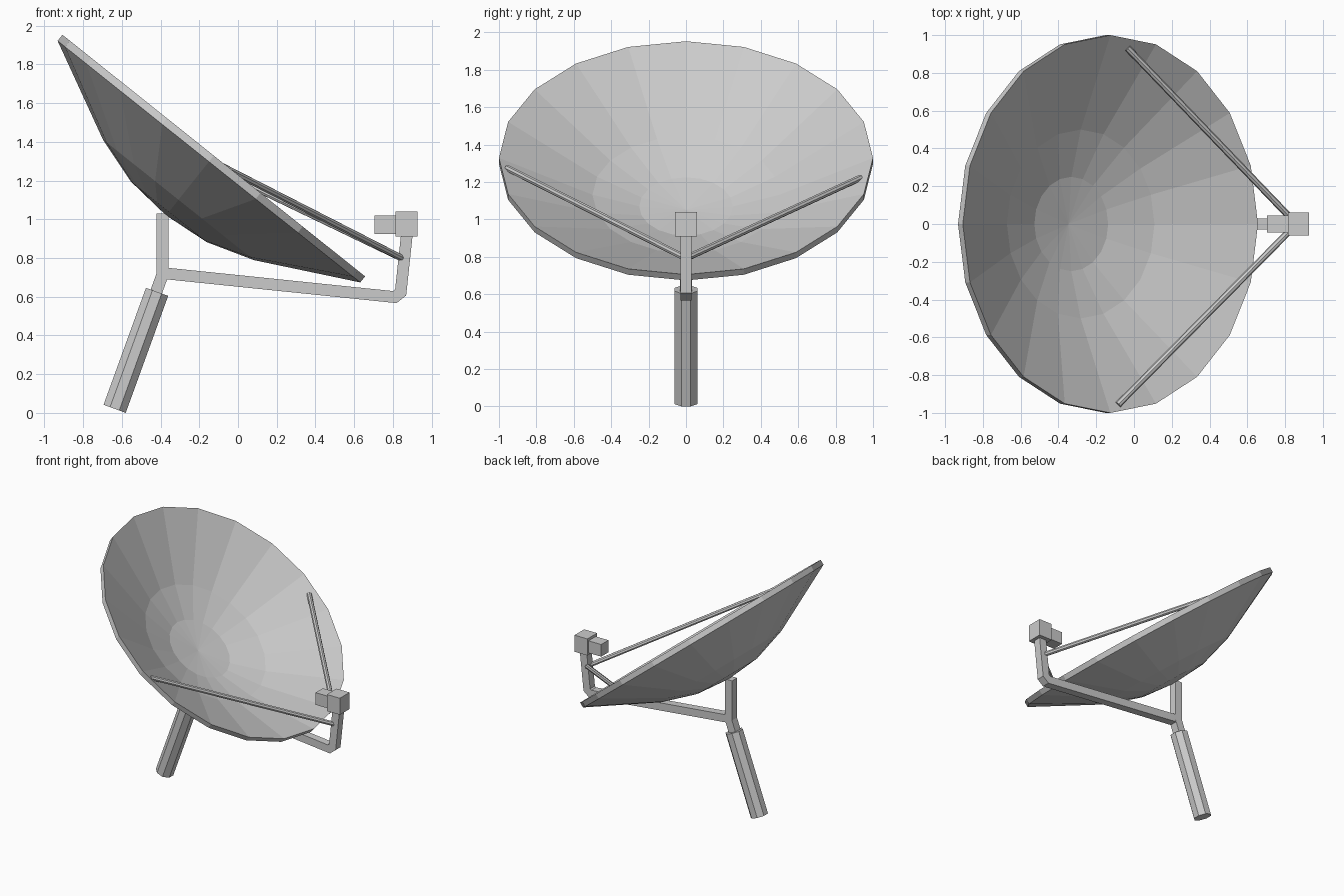
import bpy, bmesh
from math import sin, cos, pi
from mathutils import Vector, Matrix

if "Cube" in bpy.data.objects:
    bpy.data.objects.remove(bpy.data.objects["Cube"])


def finish(bm, name):
    bmesh.ops.recalc_face_normals(bm, faces=bm.faces)
    me = bpy.data.meshes.new(name)
    bm.to_mesh(me)
    bm.free()
    ob = bpy.data.objects.new(name, me)
    bpy.context.collection.objects.link(ob)
    return ob


def rod(name, a, b, r, sides, turn=0.0):
    a, b = Vector(a), Vector(b)
    d = b - a
    bm = bmesh.new()
    bmesh.ops.create_cone(bm, cap_ends=True, segments=sides, radius1=r, radius2=r,
                          depth=d.length,
                          matrix=Matrix.Translation((a + b) / 2)
                          @ d.to_track_quat('Z', 'Y').to_matrix().to_4x4()
                          @ Matrix.Rotation(turn, 4, 'Z'))
    return finish(bm, name)


def box(name, loc, size):
    bm = bmesh.new()
    bmesh.ops.create_cube(bm, size=1, matrix=Matrix.Translation(loc) @ Matrix.Diagonal((*size, 1)))
    return finish(bm, name)


def square_tube(name, path, w):
    """Square bar swept along an x-z path with mitred corners."""
    pts = [Vector(p) for p in path]
    bm = bmesh.new()
    rings = []
    for i, p in enumerate(pts):
        d0 = (p - pts[i - 1]).normalized() if i else (pts[1] - p).normalized()
        d1 = (pts[i + 1] - p).normalized() if i < len(pts) - 1 else d0
        t = (d0 + d1).normalized()
        n = Vector((-t.y, t.x)) * (w / 2 / t.dot(d0))
        rings.append([bm.verts.new((p.x + s * n.x, y * w / 2, p.y + s * n.y))
                      for s, y in ((1, -1), (1, 1), (-1, 1), (-1, -1))])
    for a, b in zip(rings, rings[1:]):
        for k in range(4):
            bm.faces.new((a[k], a[(k + 1) % 4], b[(k + 1) % 4], b[k]))
    bm.faces.new(rings[0])
    bm.faces.new(rings[-1])
    return finish(bm, name)


# Dish: 20-sided lathe of (radius, depth along axis), front and back shells
SIDES, THICK = 20, 0.04
back = [(0, -0.355), (0.25, -0.332), (0.5, -0.252), (1.0, 0)]
profile = back + [(r, h + THICK) for r, h in reversed(back)]
axis = Vector((0.6238, 0, 0.7816))
across = Vector((0.7816, 0, -0.6238))
centre = Vector((-0.15, 0, 1.2975))
bm = bmesh.new()
rings = []
for r, h in profile:
    count = SIDES if r else 1
    rings.append([bm.verts.new(centre + axis * h + across * (r * cos(2 * pi * k / SIDES))
                               + Vector((0, r * sin(2 * pi * k / SIDES), 0)))
                  for k in range(count)])
for a, b in zip(rings, rings[1:]):
    for k in range(SIDES):
        j = (k + 1) % SIDES
        if len(a) == 1:
            bm.faces.new((a[0], b[k], b[j]))
        elif len(b) == 1:
            bm.faces.new((a[k], a[j], b[0]))
        else:
            bm.faces.new((a[k], a[j], b[j], b[k]))
finish(bm, "dish")

# Leaning octagonal post and bent neck up to the dish
rod("post", (-0.637, 0, 0.021), (-0.418, 0, 0.625), 0.066, 8, pi / 8)
square_tube("neck", [(-0.435, 0.59), (-0.39, 0.714), (-0.39, 1.03)], 0.062)

# Feed arm under the dish, with a chamfered elbow
square_tube("feed_arm", [(-0.39, 0.722), (0.81, 0.598), (0.84, 0.622), (0.873, 0.93)], 0.06)

# Receiver
box("receiver_body", (0.87, 0, 0.975), (0.112, 0.12, 0.13))
box("receiver_horn", (0.765, 0, 0.972), (0.12, 0.09, 0.095))

# Two struts from the arm to the rim
for name, end in (("strut_front", (-0.085, -0.957, 1.275)), ("strut_back", (-0.035, 0.932, 1.222))):
    rod(name, (0.86, 0, 0.792), end, 0.018, 8)
